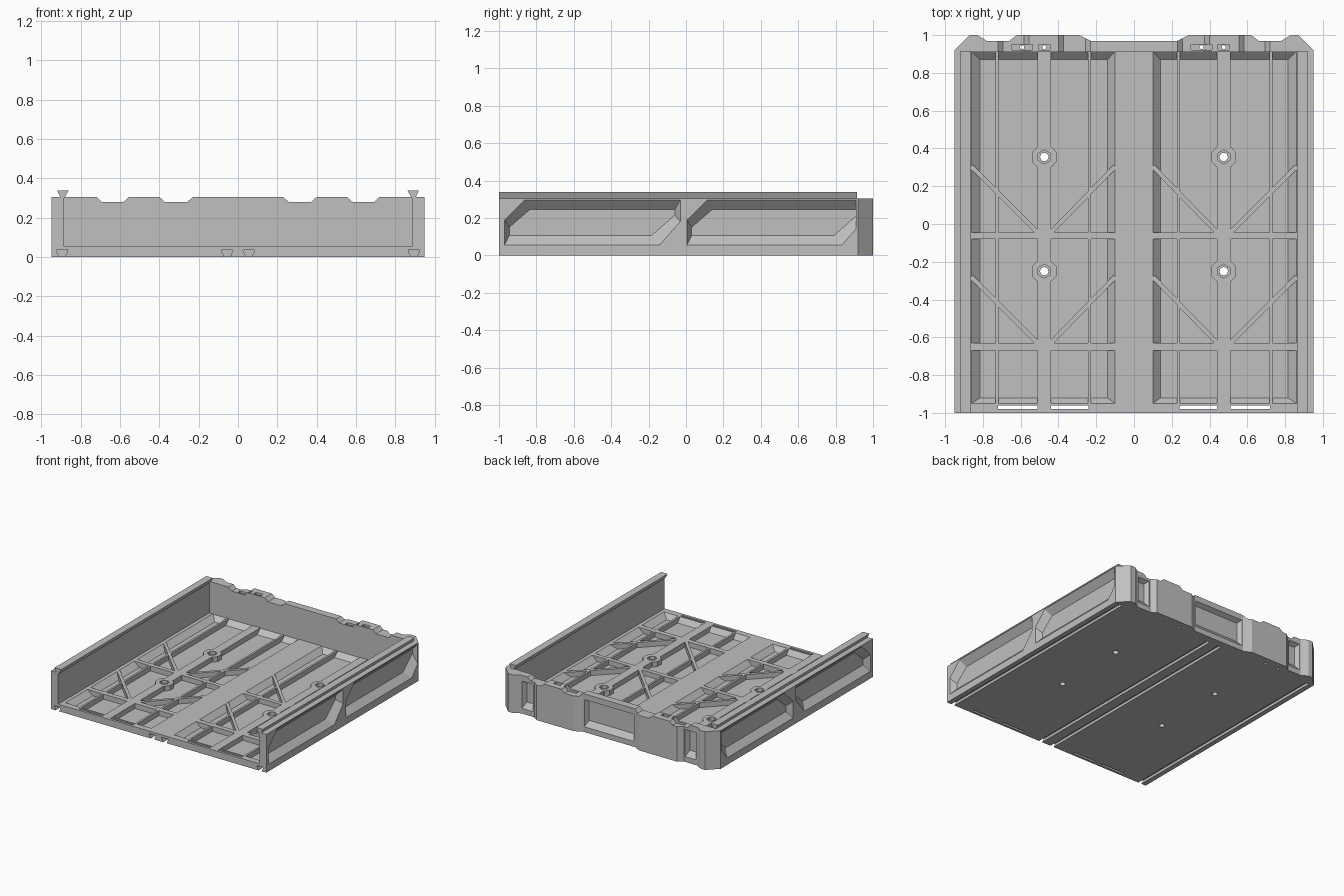
import bpy, bmesh, math
from mathutils import Vector

if "Cube" in bpy.data.objects:
    bpy.data.objects.remove(bpy.data.objects["Cube"])

grey = bpy.data.materials.new("light_grey")
grey.diffuse_color = (0.53, 0.53, 0.53, 1)
grey.use_nodes = True
grey.node_tree.nodes["Principled BSDF"].inputs["Base Color"].default_value = grey.diffuse_color


def loft(name, a, b):
    """Solid between two matching loops of 3D points."""
    bm = bmesh.new()
    va = [bm.verts.new(p) for p in a]
    vb = [bm.verts.new(p) for p in b]
    bm.faces.new(va)
    bm.faces.new(vb)
    n = len(a)
    for i in range(n):
        j = (i + 1) % n
        bm.faces.new((va[i], va[j], vb[j], vb[i]))
    bmesh.ops.recalc_face_normals(bm, faces=bm.faces)
    me = bpy.data.meshes.new(name)
    bm.to_mesh(me)
    bm.free()
    me.materials.append(grey)
    ob = bpy.data.objects.new(name, me)
    bpy.context.collection.objects.link(ob)
    return ob


def along_z(name, pts, z0, z1):
    return loft(name, [(x, y, z0) for x, y in pts], [(x, y, z1) for x, y in pts])


def along_y(name, pts, y0, y1):
    return loft(name, [(x, y0, z) for x, z in pts], [(x, y1, z) for x, z in pts])


def rect(x0, x1, y0, y1):
    return [(x0, y0), (x1, y0), (x1, y1), (x0, y1)]


def box(name, x0, x1, y0, y1, z0, z1):
    return along_z(name, rect(x0, x1, y0, y1), z0, z1)


def ngon(x, y, r, n):
    return [(x + r * math.cos(2 * math.pi * i / n + math.pi / 2),
             y + r * math.sin(2 * math.pi * i / n + math.pi / 2)) for i in range(n)]


def boolean(ob, other, op='DIFFERENCE'):
    """Apply a boolean and remove the helper."""
    bpy.context.view_layer.objects.active = ob
    m = ob.modifiers.new("bool", 'BOOLEAN')
    m.object, m.operation, m.solver = other, op, 'EXACT'
    bpy.ops.object.modifier_apply(modifier=m.name)
    bpy.data.objects.remove(other)


WALL, FLOOR, BASE = 0.305, 0.055, 0.015

# Tray section: dovetail grooves below, side walls and dovetail rails above
half = [(0.04, 0), (0.025, 0.035), (0.085, 0.035), (0.07, 0),
        (0.88, 0), (0.865, 0.035), (0.925, 0.035), (0.91, 0), (0.95, 0),
        (0.95, WALL), (0.905, WALL), (0.92, 0.338), (0.862, 0.338),
        (0.88, WALL), (0.888, WALL - 0.01), (0.888, FLOOR)]
section = half + [(-x, z) for x, z in reversed(half)]
tray = along_y("tray", section, -1, 0.915)

# Back wall with angled corners and raised blocks
edge = [(0.95, 0.91), (0.95, 0.92), (0.87, 1), (0.83, 1), (0.78, 0.97),
        (0.66, 0.97), (0.62, 1), (0.29, 1), (0.23, 0.97)]
back = along_z("back_wall", edge + [(-x, y) for x, y in reversed(edge)], 0, WALL)

for s in (-1, 1):
    # Dips in the top of the back wall
    for a, b in ((0.23, 0.40), (0.555, 0.72)):
        boolean(back, along_y("dip", [(s * a, WALL), (s * (a + .027), 0.28),
                (s * (b - .027), 0.28), (s * b, WALL), (s * b, 0.4), (s * a, 0.4)], 0.8, 1.1))
    # Pin pockets and holes in the back wall
    mid = 0.475 * s
    for x, w in ((mid - 0.117, 0.055), (mid, 0.03)):
        boolean(back, box("pocket", x - w, x + w, 0.921, 0.951, 0.26, 0.4))
        boolean(back, along_z("pin", ngon(x, 0.936, 0.011, 12), -0.1, 0.4))

# Sunk panels on the rear face
for x0, x1 in ((-0.22, 0.22), (0.67, 0.77), (-0.77, -0.67)):
    t = 0.02
    outer = [(x0, 0.04), (x1, 0.04), (x1, 0.26), (x0, 0.26)]
    inner = [(x0 + t, 0.085), (x1 - t, 0.085), (x1 - t, 0.24), (x0 + t, 0.24)]
    boolean(back, loft("panel", [(x, 0.972, z) for x, z in outer],
                       [(x, 0.935, z) for x, z in inner]))

outer = [(-0.97, 0.055), (-0.14, 0.055), (-0.03, 0.18), (-0.03, 0.298),
         (-0.86, 0.298), (-0.97, 0.19)]
inner = [(-0.945, 0.105), (-0.185, 0.105), (-0.06, 0.215), (-0.06, 0.245),
         (-0.835, 0.245), (-0.945, 0.15)]
for s in (-1, 1):
    # Sunk panels on the side walls
    for dy in (0, 0.975):
        boolean(tray, loft("side_panel", [(s * 0.951, y + dy, z) for y, z in outer],
                           [(s * 0.903, y + dy, z) for y, z in inner]))
    # Floor wells with sloping sides
    top = rect(s * 0.10, s * 0.86, -0.95, 0.914)
    bottom = rect(s * 0.14, s * 0.815, -0.92, 0.87)
    boolean(tray, loft("well", [(x, y, FLOOR + 0.0005) for x, y in top],
                       [(x, y, BASE) for x, y in bottom]))
    # Slots along the front edge
    for a, b in ((0.24, 0.44), (0.51, 0.72)):
        boolean(tray, box("slot", s * a, s * b, -0.98, -0.962, -0.1, 0.1))

    # Lengthwise and crosswise ribs
    ribs = [rect(s * a, s * b, -0.955, 0.916) for a, b in
            ((0.227, 0.243), (0.44, 0.51), (0.717, 0.733))]
    ribs += [rect(s * 0.098, s * 0.862, a, b) for a, b in ((-0.08, -0.045), (-0.67, -0.63))]
    # Diagonal ribs
    for y in (-0.05, -0.635):
        for x0, x1 in ((0.10, 0.445), (0.86, 0.505)):
            p, q = Vector((s * x0, y + 0.355)), Vector((s * x1, y))
            d = (q - p).normalized() * 0.012
            o = Vector((-d.y, d.x))
            ribs.append([tuple(v) for v in (p + o, q + o, q - o, p - o)])
    frame = along_z("floor_ribs", ribs[0], BASE - 0.005, FLOOR)
    for r in ribs[1:]:
        boolean(frame, along_z("rib", r, BASE - 0.005, FLOOR), 'UNION')
    # Screw bosses with hexagonal seats
    for y in (0.355, -0.25):
        x, w, h, c = s * 0.475, 0.065, 0.052, 0.025
        oct8 = [(x + a, y + b) for a, b in ((-w, -c), (-w + c, -h), (w - c, -h), (w, -c),
                                            (w, c), (w - c, h), (-w + c, h), (-w, c))]
        boolean(frame, along_z("boss", oct8, BASE - 0.005, FLOOR), 'UNION')
        boolean(frame, along_z("seat", ngon(x, y, 0.037, 6), 0.03, 0.1))
        for ob in (frame, tray):
            boolean(ob, along_z("hole", ngon(x, y, 0.022, 16), -0.1, 0.1))
